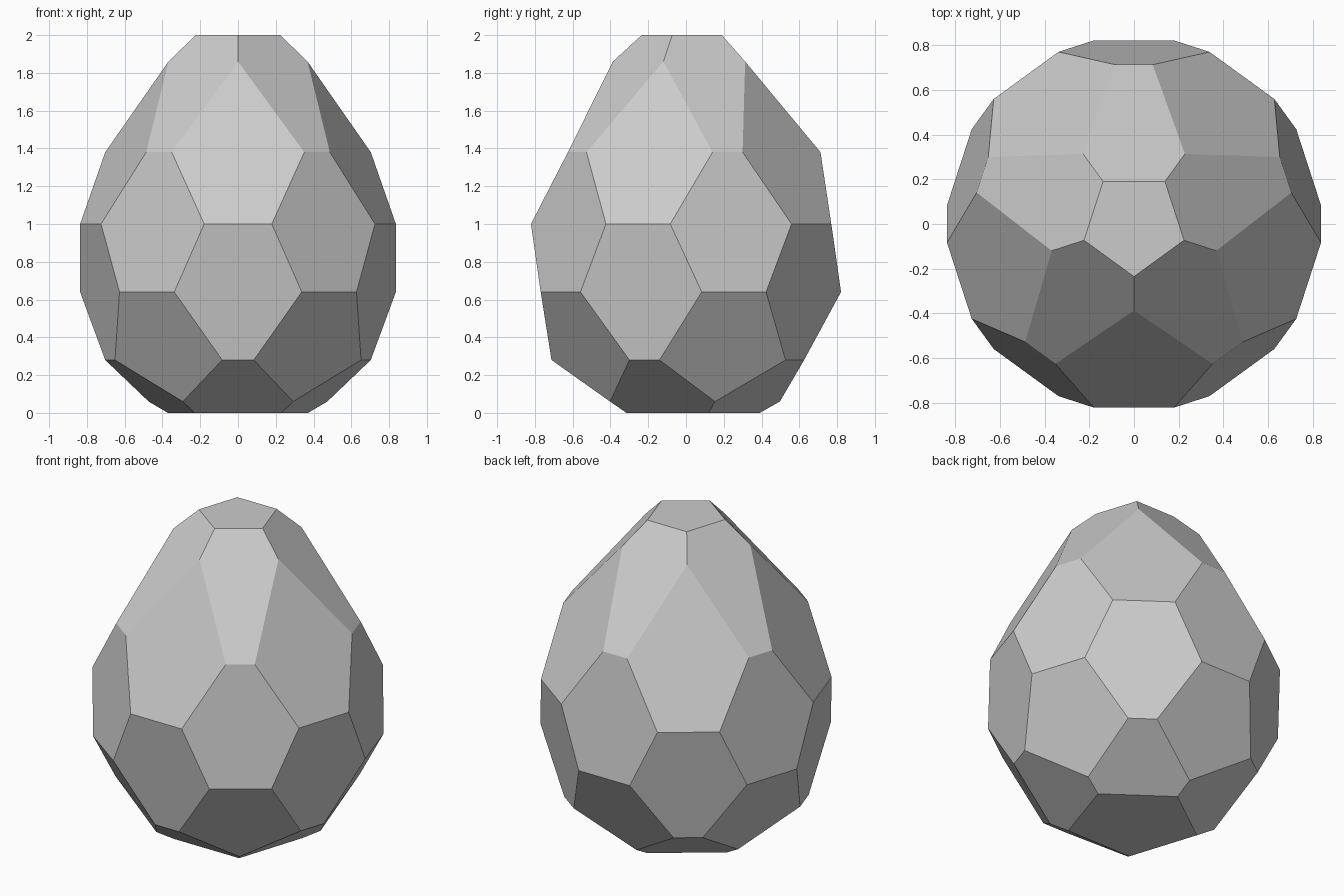
import bpy, bmesh
from math import radians, cos, sin

cube = bpy.data.objects.get("Cube")
if cube:
    bpy.data.objects.remove(cube, do_unlink=True)

stone = bpy.data.materials.new("stone_grey")
stone.use_nodes = True
grey = (0.6, 0.6, 0.6, 1)
stone.diffuse_color = grey
stone.node_tree.nodes["Principled BSDF"].inputs["Base Color"].default_value = grey

bm = bmesh.new()


# Fivefold rings of single points or of close pairs
def ring(radius, z, start, spread=0):
    def point(angle):
        a = radians(angle)
        return bm.verts.new((radius * cos(a), radius * sin(a), z))
    if spread:
        return [(point(start + 72 * k - spread), point(start + 72 * k + spread))
                for k in range(5)]
    return [point(start + 72 * k) for k in range(5)]


FRONT, SIDE = -90, -54
cap = ring(0.235, 2.0, FRONT)
crown = ring(0.387, 1.86, FRONT)
shoulder = ring(0.717, 1.38, SIDE, 6.7)
upper_belt = ring(0.84, 1.0, FRONT, 12.3)
lower_belt = ring(0.84, 0.64, SIDE, 12.3)
hip = ring(0.717, 0.28, FRONT, 6.7)
heel = ring(0.497, 0.06, SIDE)
base = ring(0.39, 0.0, SIDE)

# Flat ends
bm.faces.new(cap)
bm.faces.new(base[::-1])

# Pentagon and hexagon facets, one fifth at a time
for k in range(5):
    n, p = (k + 1) % 5, k - 1
    for facet in (
        (cap[k], crown[k], *shoulder[k], crown[n], cap[n]),
        (crown[k], shoulder[p][1], *upper_belt[k], shoulder[k][0]),
        (shoulder[k][0], upper_belt[k][1], *lower_belt[k], upper_belt[n][0], shoulder[k][1]),
        (upper_belt[k][0], lower_belt[p][1], *hip[k], lower_belt[k][0], upper_belt[k][1]),
        (lower_belt[k][0], hip[k][1], heel[k], hip[n][0], lower_belt[k][1]),
        (hip[k][0], heel[p], base[p], base[k], heel[k], hip[k][1]),
    ):
        bm.faces.new(facet)

bmesh.ops.recalc_face_normals(bm, faces=bm.faces)
mesh = bpy.data.meshes.new("faceted_egg")
bm.to_mesh(mesh)
bm.free()
mesh.materials.append(stone)
bpy.context.collection.objects.link(bpy.data.objects.new("faceted_egg", mesh))
